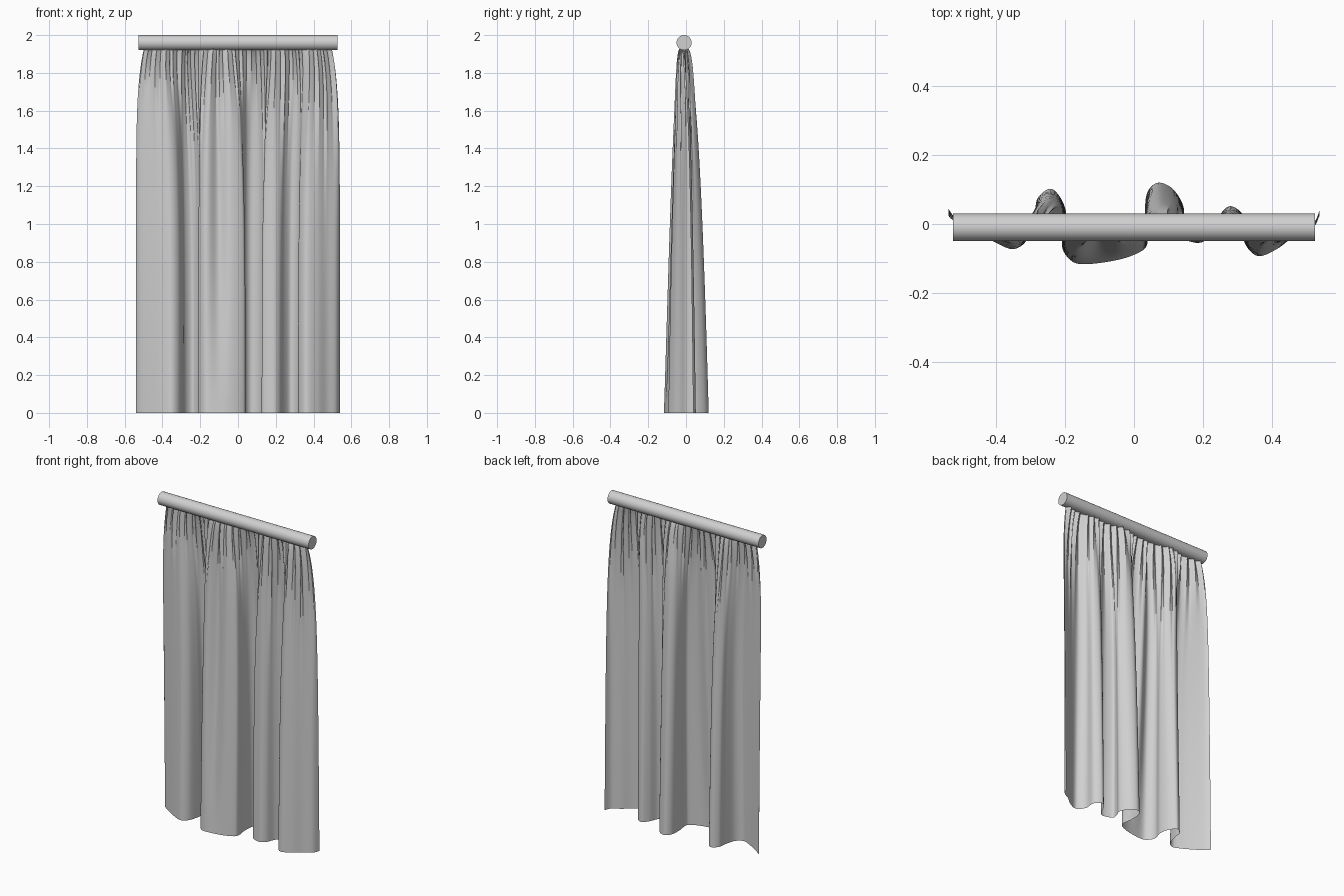
import bpy, bmesh, math, random
from mathutils import Vector

cube = bpy.data.objects.get("Cube")
if cube:
    bpy.data.objects.remove(cube)
random.seed(4)

grey = bpy.data.materials.new("light_grey")
grey.use_nodes = True
colour = (0.63, 0.63, 0.63, 1)
grey.diffuse_color = colour
grey.node_tree.nodes["Principled BSDF"].inputs["Base Color"].default_value = colour

# Curtain rod
bpy.ops.mesh.primitive_cylinder_add(vertices=32, radius=0.04, depth=1.054,
                                    location=(0, -0.01, 1.96), rotation=(0, math.pi / 2, 0))
rod = bpy.context.object
rod.name = "curtain_rod"
rod.data.materials.append(grey)
bpy.ops.object.shade_smooth_by_angle()

# Fold line of the hem, seen from above
HEM = [(-.54, .045), (-.52, .02), (-.46, -.02), (-.40, -.055), (-.35, -.073), (-.31, -.045),
       (-.29, .02), (-.28, .075), (-.24, .102), (-.205, .06), (-.195, .0), (-.21, -.06),
       (-.19, -.10), (-.15, -.117), (-.05, -.105), (.02, -.08), (.04, -.05), (.032, .02),
       (.038, .09), (.07, .12), (.115, .10), (.145, .045), (.13, .0), (.13, -.035),
       (.185, -.055), (.22, -.035), (.245, .02), (.28, .052), (.32, .02), (.32, -.05),
       (.36, -.093), (.42, -.07), (.47, -.03), (.52, .0), (.54, .04)]


def smooth_path(points, steps=16):
    """Catmull-Rom curve through the points."""
    p = [Vector(q) for q in points]
    p = [p[0]] + p + [p[-1]]
    out = []
    for a, b, c, d in zip(p, p[1:], p[2:], p[3:]):
        for i in range(steps):
            t = i / steps
            out.append(b + 0.5 * t * (c - a + t * (2 * a - 5 * b + 4 * c - d
                                                   + t * (3 * (b - c) + d - a))))
    return out + [p[-1]]


def resample(path, count):
    """Even spacing along the length of the path."""
    lengths = [0.0]
    for a, b in zip(path, path[1:]):
        lengths.append(lengths[-1] + (b - a).length)
    out, k = [], 0
    for i in range(count + 1):
        s = lengths[-1] * i / count
        while k < len(path) - 2 and lengths[k + 1] < s:
            k += 1
        t = (s - lengths[k]) / max(lengths[k + 1] - lengths[k], 1e-9)
        out.append(path[k].lerp(path[k + 1], t))
    return out


COLS, ROWS, TOP, PLEATS = 600, 48, 1.935, 24
hem = resample(smooth_path(HEM), COLS)
reach = [random.uniform(0.12, 0.5) for i in range(PLEATS + 2)]
shift = [random.uniform(-0.25, 0.25) for i in range(PLEATS + 2)]


def vary(values, u):
    """Ease between neighbouring random values."""
    k = int(u)
    t = u - k
    return values[k] + (values[k + 1] - values[k]) * t * t * (3 - 2 * t)


def cloth_point(col, row):
    fall = (row / ROWS) ** 1.5
    drop = TOP * fall
    u = col / COLS
    depth = fall ** 0.4
    # Big folds open out from the straight gathered top
    gather = math.exp(-(drop / 0.45) ** 1.2)
    width = 1.0 + 0.08 * (1 - math.exp(-drop / 0.17))
    x = (u - 0.5) * width * gather + hem[col].x * width / 1.08 * (1 - gather)
    y = -0.012 * (1 - depth) + hem[col].y * depth
    # Small pinched pleats fade out at different heights
    k = u * PLEATS
    phase = 2 * math.pi * (k + vary(shift, k))
    size = 0.013 * math.exp(-(drop / vary(reach, k)) ** 1.5)
    y += size * math.sin(phase)
    x += 0.45 * size * math.sin(2 * phase)
    # A soft valley splits the broad middle fold above the hem
    valley = math.exp(-((u - 0.395) / 0.022) ** 2)
    y += 0.035 * valley * math.sin(math.pi * fall ** 0.7)
    return x, y, TOP - drop


# Hanging cloth
bm = bmesh.new()
grid = [[bm.verts.new(cloth_point(c, r)) for c in range(COLS + 1)] for r in range(ROWS + 1)]
for upper, lower in zip(grid, grid[1:]):
    for c in range(COLS):
        bm.faces.new((lower[c], lower[c + 1], upper[c + 1], upper[c]))
for face in bm.faces:
    face.smooth = True
mesh = bpy.data.meshes.new("curtain_cloth")
bm.to_mesh(mesh)
bm.free()
mesh.materials.append(grey)
cloth = bpy.data.objects.new("curtain_cloth", mesh)
bpy.context.collection.objects.link(cloth)
